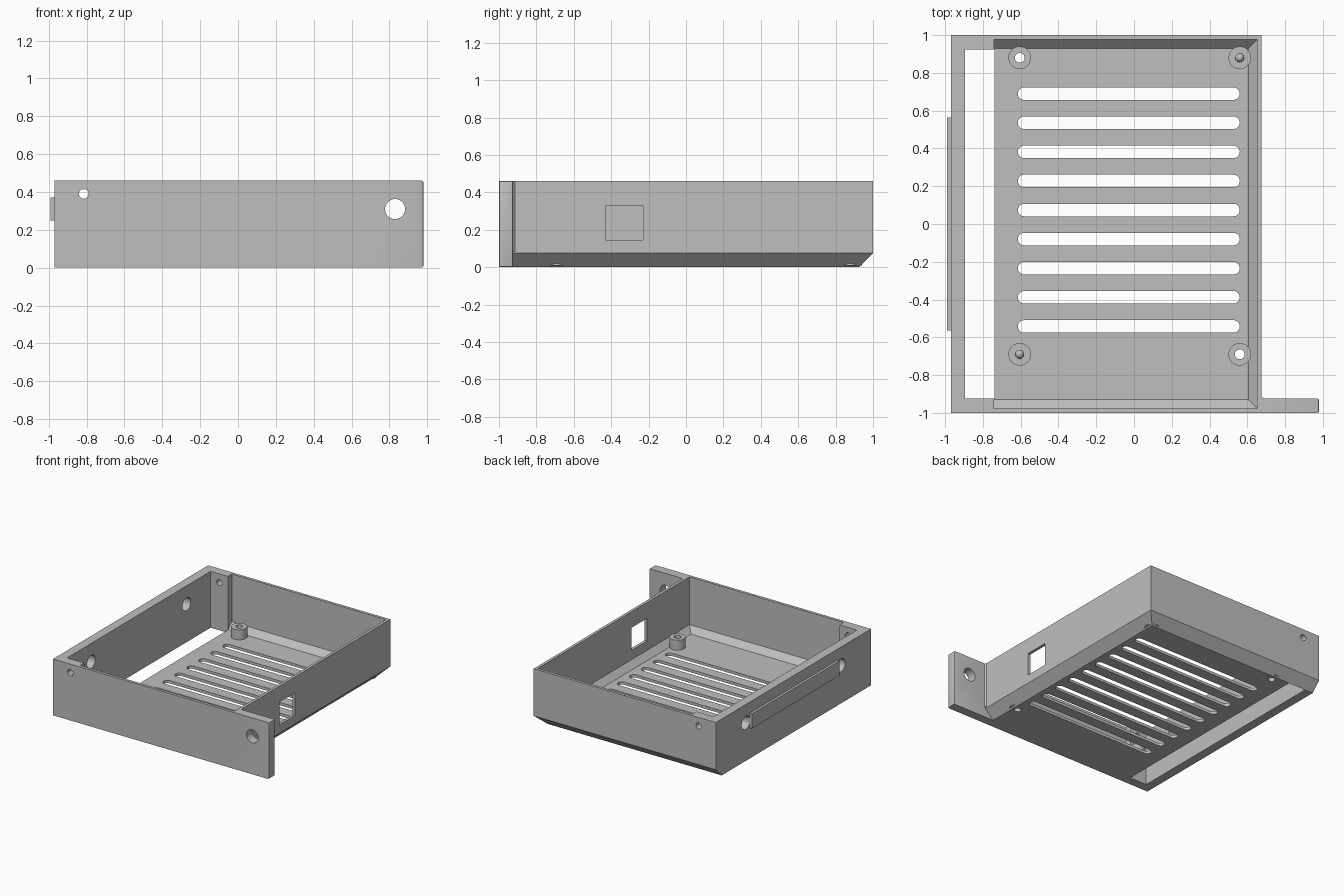
import bpy
import bmesh
import math

cube = bpy.data.objects.get("Cube")
if cube:
    bpy.data.objects.remove(cube, do_unlink=True)

grey = bpy.data.materials.new("light grey plastic")
grey.use_nodes = True
colour = (0.52, 0.52, 0.52, 1)
grey.diffuse_color = colour
grey.node_tree.nodes["Principled BSDF"].inputs["Base Color"].default_value = colour


def add_object(name, bm):
    bmesh.ops.recalc_face_normals(bm, faces=bm.faces[:])
    mesh = bpy.data.meshes.new(name)
    bm.to_mesh(mesh)
    bm.free()
    mesh.materials.append(grey)
    obj = bpy.data.objects.new(name, mesh)
    bpy.context.collection.objects.link(obj)
    return obj


def loft(name, rings):
    """Closed solid through rings of equal length."""
    bm = bmesh.new()
    loops = [[bm.verts.new(p) for p in ring] for ring in rings]
    n = len(loops[0])
    for low, high in zip(loops, loops[1:]):
        for i in range(n):
            j = (i + 1) % n
            bm.faces.new((low[i], low[j], high[j], high[i]))
    bm.faces.new(loops[0][::-1])
    bm.faces.new(loops[-1])
    return add_object(name, bm)


def rect(x0, x1, y0, y1, z):
    return [(x0, y0, z), (x1, y0, z), (x1, y1, z), (x0, y1, z)]


def box(name, x0, x1, y0, y1, z0, z1):
    return loft(name, [rect(x0, x1, y0, y1, z0), rect(x0, x1, y0, y1, z1)])


def cylinder(name, centre, radius, half, axis="z", sides=32):
    cx, cy, cz = centre
    rings = []
    for d in (-half, half):
        ring = []
        for i in range(sides):
            a = math.tau * i / sides
            u, v = radius * math.cos(a), radius * math.sin(a)
            offset = {"x": (d, u, v), "y": (u, d, v), "z": (u, v, d)}[axis]
            ring.append((cx + offset[0], cy + offset[1], cz + offset[2]))
        rings.append(ring)
    return loft(name, rings)


def slot(name, x0, x1, y, radius):
    """Vertical cutter with two rounded ends."""
    outline = []
    for cx, start in ((x1 - radius, -90), (x0 + radius, 90)):
        for i in range(13):
            a = math.radians(start + 15 * i)
            outline.append((cx + radius * math.cos(a), y + radius * math.sin(a)))
    return loft(name, [[(px, py, z) for px, py in outline] for z in (-0.1, 0.1)])


def combine(target, others, operation):
    for other in others:
        mod = target.modifiers.new("boolean", "BOOLEAN")
        mod.operation = operation
        mod.solver = "EXACT"
        mod.object = other
    bpy.context.view_layer.update()
    graph = bpy.context.evaluated_depsgraph_get()
    mesh = bpy.data.meshes.new_from_object(target.evaluated_get(graph))
    target.modifiers.clear()
    target.data = mesh


HEIGHT, WALL, SIDE = 0.46, 0.023, 0.075
LEFT, RIGHT = -0.97, 0.675
POCKET = -0.74

# Tray block, chamfered under the right and back edges
tray = loft("tray", [
    rect(LEFT, RIGHT - SIDE, -1, 1 - SIDE, 0),
    rect(LEFT, RIGHT, -1, 1, SIDE),
    rect(LEFT, RIGHT, -1, 1, HEIGHT)])

# Front plate with an eased flange end
plate = box("front_plate", LEFT, 0.98, -1, -1 + SIDE, 0, HEIGHT)
bm = bmesh.new()
bm.from_mesh(plate.data)
end = [e for e in bm.edges if all(v.co.x > 0.9 for v in e.verts)]
bmesh.ops.bevel(bm, geom=end, offset=0.01, segments=2, profile=0.5, affect="EDGES")
bm.to_mesh(plate.data)
bm.free()

# Slide rail outside the left wall
rail = box("slide_rail", LEFT - 0.02, LEFT + 0.02, -0.565, 0.565, 0.25, 0.37)
# Small fillet where the flange meets the tray
fillet = loft("flange_fillet", [
    [(RIGHT - 0.01, -0.935, z), (RIGHT + 0.012, -0.935, z),
     (RIGHT + 0.012, -0.925, z), (RIGHT, -0.913, z), (RIGHT - 0.01, -0.913, z)]
    for z in (SIDE + 0.01, HEIGHT)])
combine(tray, [plate, fillet], "UNION")

# Thin-walled main pocket with a sloped floor edge
EDGE = 1 - WALL
SLOPE = 0.047
cutters = [loft("pocket", [
    rect(POCKET, RIGHT - WALL - SLOPE, -EDGE + SLOPE, EDGE - SLOPE, WALL),
    rect(POCKET, RIGHT - WALL, -EDGE, EDGE, WALL + SLOPE),
    rect(POCKET, RIGHT - WALL, -EDGE, EDGE, 1)])]
# Open channel beside the thick left wall
cutters.append(box("channel", LEFT + SIDE, POCKET + 0.0005,
                   -1 + SIDE, 1 - SIDE, -0.1, 1))
# Floor vents
for i in range(9):
    cutters.append(slot("vent", -0.615, 0.56, 0.69 - 0.154 * i, 0.033))
# Right wall window
cutters.append(box("window", 0.6, 0.8, -0.43, -0.23, 0.145, 0.33))
# Flange hole, small corner holes, left wall holes
cutters.append(cylinder("flange_hole", (0.83, -0.96, 0.31), 0.053, 0.1, "y"))
for y in (-0.96, 0.96):
    cutters.append(cylinder("corner_hole", (-0.815, y, 0.39), 0.026, 0.1, "y", 12))
for y in (-0.615, 0.615):
    cutters.append(cylinder("side_hole", (-0.93, y, 0.31), 0.053, 0.1, "x"))

# Standoffs: one diagonal pair is drilled, the other carries domed pins
TOP = 0.105
standoffs = []
for x, y, drilled in ((-0.605, 0.88, True), (0.56, -0.69, True),
                      (0.56, 0.88, False), (-0.605, -0.69, False)):
    post = cylinder("standoff", (x, y, TOP / 2 + 0.005), 0.06, TOP / 2 - 0.005)
    standoffs.append(post)
    if drilled:
        drill = cylinder("drill", (x, y, 0.1), 0.026, 0.3)
        cutters.append(drill)
        combine(post, [drill], "DIFFERENCE")
    else:
        rings = []
        for r, z in ((0.024, TOP - 0.01), (0.024, TOP + 0.03), (0.021, TOP + 0.042),
                     (0.013, TOP + 0.05), (0.004, TOP + 0.054)):
            rings.append([(x + r * math.cos(math.tau * k / 24),
                           y + r * math.sin(math.tau * k / 24), z) for k in range(24)])
        standoffs.append(loft("locating_pin", rings))

combine(tray, cutters, "DIFFERENCE")
for helper in cutters + [plate, fillet]:
    bpy.data.objects.remove(helper, do_unlink=True)

# Smooth round parts, keep edges sharp
bpy.ops.object.select_all(action="DESELECT")
for obj in [tray, rail] + standoffs:
    obj.select_set(True)
bpy.context.view_layer.objects.active = tray
bpy.ops.object.shade_smooth_by_angle(angle=math.radians(31))
